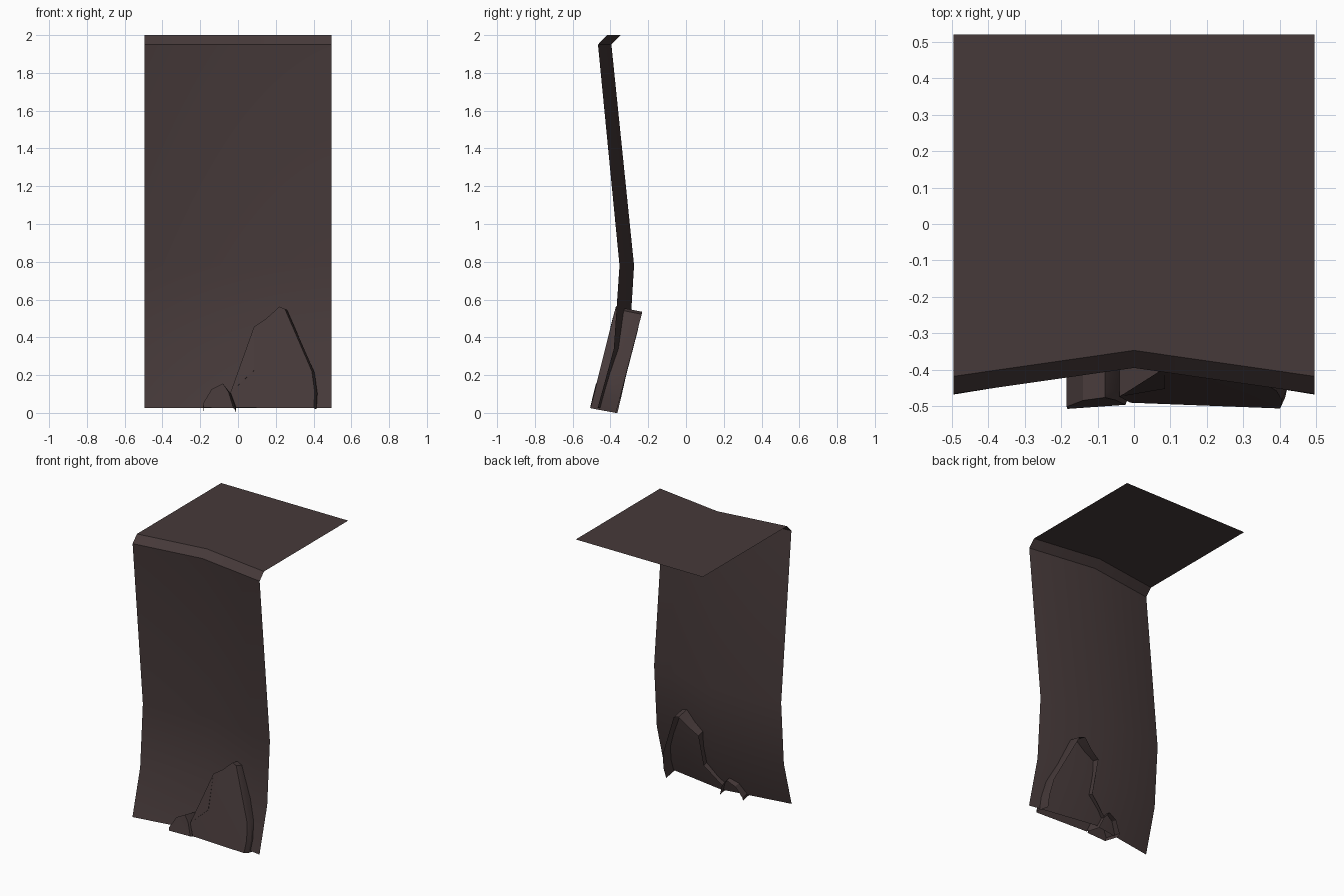
import bpy, bmesh

if "Cube" in bpy.data.objects:
    bpy.data.objects.remove(bpy.data.objects["Cube"])

rock_mat = bpy.data.materials.new("dark brown stone")
rock_mat.diffuse_color = (0.062, 0.042, 0.042, 1)
rock_mat.use_nodes = True
rock_mat.node_tree.nodes["Principled BSDF"].inputs["Base Color"].default_value = rock_mat.diffuse_color


def finish(name, bm, angle=0.5):
    """Turn a bmesh into a named, coloured object with sharp creases."""
    me = bpy.data.meshes.new(name)
    bm.to_mesh(me)
    bm.free()
    ob = bpy.data.objects.new(name, me)
    bpy.context.collection.objects.link(ob)
    me.materials.append(rock_mat)
    bpy.ops.object.select_all(action='DESELECT')
    ob.select_set(True)
    bpy.context.view_layer.objects.active = ob
    bpy.ops.object.shade_smooth_by_angle(angle=angle)
    return ob


# Cliff wall and flat ledge: rows of (z, y at outer edges, y at recessed middle)
rows = [(0.025, -0.468, -0.388), (0.34, -0.382, -0.302), (0.78, -0.352, -0.275),
        (1.95, -0.466, -0.395), (2.0, -0.418, -0.347), (2.0, 0.52, 0.52)]
bm = bmesh.new()
grid = [[bm.verts.new((x, y, z)) for x, y in ((-0.495, o), (0, c), (0.495, o))]
        for z, o, c in rows]
for a, b in zip(grid, grid[1:]):
    for i in range(2):
        bm.faces.new((a[i], a[i + 1], b[i + 1], b[i]))
finish("cliff_wall", bm)


def boulder(name, outline):
    """Leaning slab, open behind and below; outline is (x, z, setback, side chamfer)."""
    bm = bmesh.new()
    front, rim, back = [], [], []
    for x, z, s, c in outline:
        y = -0.515 + 0.27 * (z - 0.03) + s
        front.append(bm.verts.new((x - c, y, z)))
        d = 0.03 if c else 0.012
        rim.append(bm.verts.new((x, y + d, z - 0.2 * d)))
        back.append(bm.verts.new((x, y + 0.14 - s * 0.5, max(0, z - 0.028))))
    face = bm.faces.new(front)
    for a, b in ((front, rim), (rim, back)):
        for i in range(len(a) - 1):
            bm.faces.new((a[i + 1], a[i], b[i], b[i + 1]))
    bmesh.ops.triangulate(bm, faces=[face])
    bmesh.ops.recalc_face_normals(bm, faces=bm.faces)
    finish(name, bm, 0.4)


# Large boulder, clockwise outline from the lower right corner
boulder("large_boulder", [
    (0.415, 0.025, 0.01, 0.014), (0.42, 0.11, 0.01, 0.014), (0.405, 0.22, 0.006, 0.014),
    (0.26, 0.55, 0, 0.012), (0.22, 0.563, 0, 0), (0.15, 0.50, 0, 0),
    (0.085, 0.457, 0.005, 0), (0.085, 0.225, 0.01, 0), (-0.04, 0.108, 0.02, 0),
    (-0.01, 0.028, 0.025, 0), (0.08, 0.028, 0.02, 0), (0.15, 0.028, 0, 0)][:10]
    )

# Small boulder
boulder("small_boulder", [
    (-0.01, 0.025, 0.02, 0.014), (-0.04, 0.11, 0.01, 0.01), (-0.08, 0.155, 0.005, 0),
    (-0.14, 0.125, 0.005, 0), (-0.185, 0.05, 0.008, 0), (-0.183, 0.028, 0.008, 0)])
